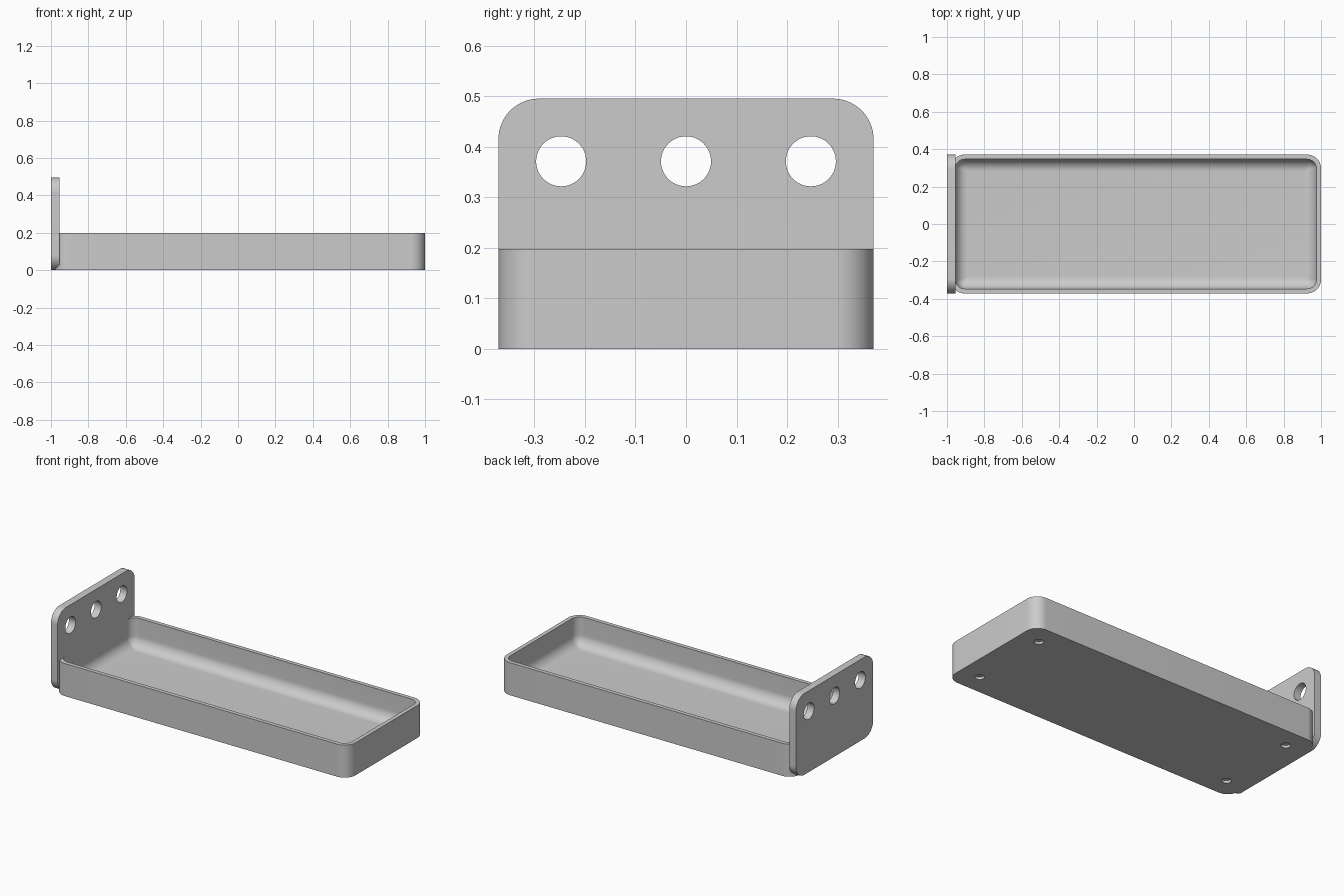
import bpy, bmesh
from math import sin, cos, pi, radians

cube = bpy.data.objects.get("Cube")
if cube:
    bpy.data.objects.remove(cube, do_unlink=True)

LEFT, RIGHT, HALF = -0.98, 1.0, 0.371     # tray outline
HEIGHT, WALL, FLOOR = 0.198, 0.0248, 0.0248
FILLET = 0.065
MID = (LEFT + RIGHT) / 2

grey = bpy.data.materials.new("light grey")
grey.use_nodes = True
grey.diffuse_color = (0.6, 0.6, 0.6, 1)
grey.node_tree.nodes["Principled BSDF"].inputs["Base Color"].default_value = (0.6, 0.6, 0.6, 1)


def rounded_rect(hw, hh, r, steps=16):
    """Counter-clockwise outline of a rounded rectangle about the origin."""
    pts = []
    for k, (sx, sy) in enumerate([(1, 1), (-1, 1), (-1, -1), (1, -1)]):
        for i in range(steps + 1):
            a = (k + i / steps) * pi / 2
            pts.append((sx * (hw - r) + r * cos(a), sy * (hh - r) + r * sin(a)))
    return pts


def loft(name, rings):
    """Solid skinned through matching rings, closed at both ends."""
    bm = bmesh.new()
    loops = [[bm.verts.new(p) for p in ring] for ring in rings]
    for a, b in zip(loops, loops[1:]):
        for i in range(len(a)):
            j = (i + 1) % len(a)
            bm.faces.new((a[i], a[j], b[j], b[i]))
    bm.faces.new(loops[0][::-1])
    bm.faces.new(loops[-1])
    bmesh.ops.recalc_face_normals(bm, faces=bm.faces[:])
    mesh = bpy.data.meshes.new(name)
    bm.to_mesh(mesh)
    bm.free()
    mesh.materials.append(grey)
    obj = bpy.data.objects.new(name, mesh)
    bpy.context.collection.objects.link(obj)
    return obj


def tray_ring(inset, r, z):
    return [(x + MID, y, z) for x, y in
            rounded_rect((RIGHT - LEFT) / 2 - inset, HALF - inset, r)]


def plate_ring(x):
    return [(x, y, z + 0.2475) for y, z in rounded_rect(HALF, 0.2475, 0.08)]


def cylinder(name, r, depth, loc, rot=(0, 0, 0)):
    bpy.ops.mesh.primitive_cylinder_add(vertices=48, radius=r, depth=depth,
                                        location=loc, rotation=rot)
    obj = bpy.context.object
    obj.name = name
    obj.data.materials.append(grey)
    return obj


def combine(target, other, operation):
    mod = target.modifiers.new(operation.lower(), 'BOOLEAN')
    mod.operation = operation
    mod.solver = 'EXACT'
    mod.object = other
    bpy.context.view_layer.objects.active = target
    bpy.ops.object.modifier_apply(modifier=mod.name)
    bpy.data.objects.remove(other, do_unlink=True)


# Tray: outer wall, rim, then the inner wall sweeping into the floor
rings = [tray_ring(0, 0.074, 0), tray_ring(0, 0.074, HEIGHT), tray_ring(WALL, 0.05, HEIGHT)]
for i in range(13):
    a = i / 12 * pi / 2
    inset = FILLET * (1 - cos(a))
    rings.append(tray_ring(WALL + inset, max(0.05 - inset, 0.008),
                           FLOOR + FILLET * (1 - sin(a))))
tray = loft("tray_with_mounting_plate", rings)

# Upright mounting plate at the end, fused to the tray
combine(tray, loft("mounting_plate", [plate_ring(-1.0), plate_ring(-0.955)]), 'UNION')

# Three screw holes through the plate
for y in (-0.247, 0, 0.247):
    combine(tray, cylinder("screw_hole", 0.0495, 0.2, (-0.98, y, 0.371), (0, pi / 2, 0)),
            'DIFFERENCE')

# Four shallow sockets under the corners
for sx in (-1, 1):
    for sy in (-1, 1):
        combine(tray, cylinder("foot_socket", 0.026, 0.03, (MID + sx * 0.865, sy * 0.247, 0)),
                'DIFFERENCE')

bpy.ops.object.select_all(action='DESELECT')
tray.select_set(True)
bpy.context.view_layer.objects.active = tray
bpy.ops.object.shade_smooth_by_angle(angle=radians(30))
